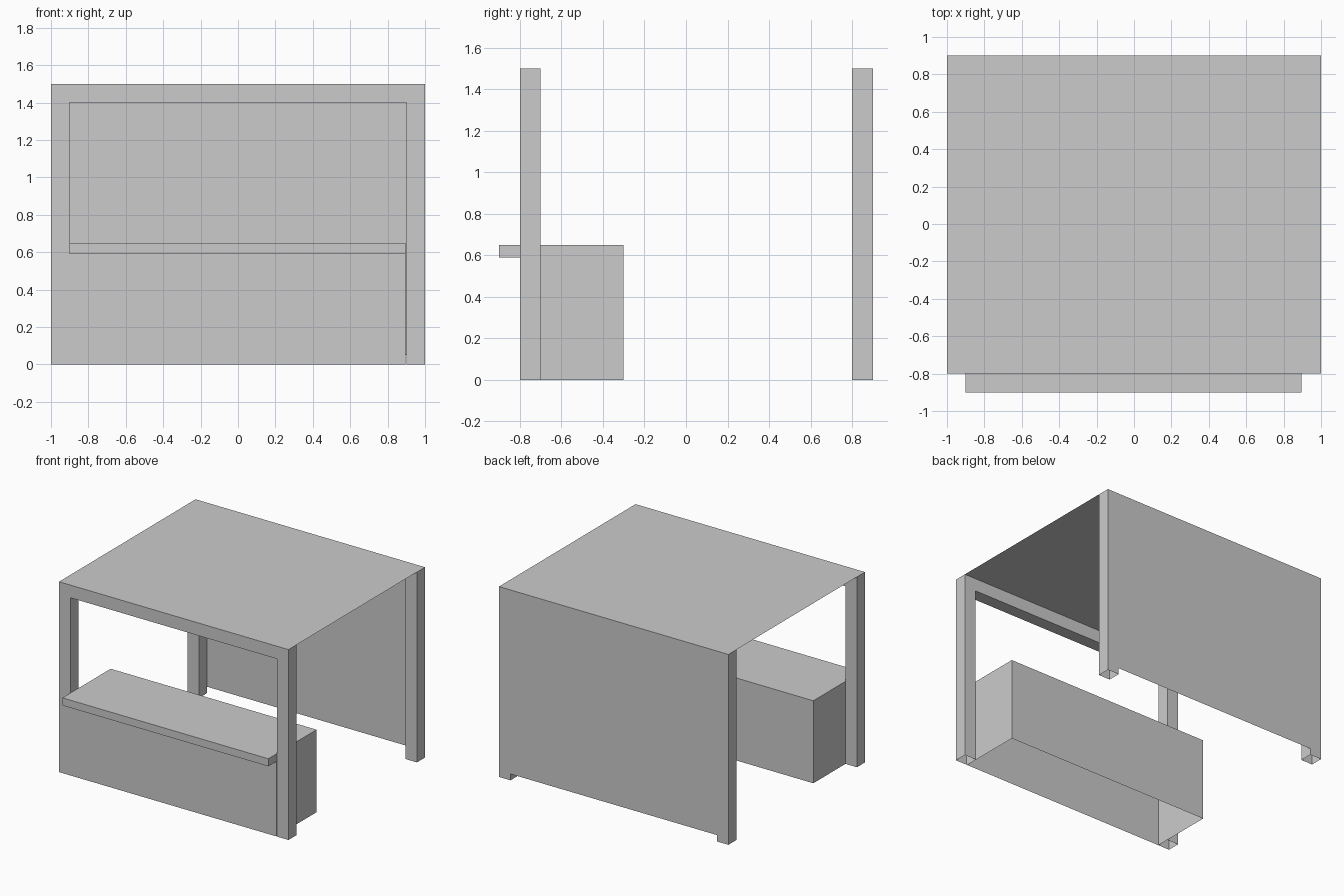
import bpy, bmesh
from mathutils import Vector

if "Cube" in bpy.data.objects:
    bpy.data.objects.remove(bpy.data.objects["Cube"])


def make_object(name, bm):
    mesh = bpy.data.meshes.new(name)
    bm.to_mesh(mesh)
    bm.free()
    obj = bpy.data.objects.new(name, mesh)
    bpy.context.collection.objects.link(obj)
    return obj


def box(name, lo, hi, open_dirs=()):
    """Axis-aligned box between two corners, without the faces facing open_dirs."""
    bm = bmesh.new()
    bmesh.ops.create_cube(bm, size=1)
    for v in bm.verts:
        v.co = [lo[i] if v.co[i] < 0 else hi[i] for i in range(3)]
    bm.normal_update()
    gone = [f for f in bm.faces if any(f.normal.dot(Vector(d)) > 0.9 for d in open_dirs)]
    bmesh.ops.delete(bm, geom=gone, context='FACES')
    return make_object(name, bm)


def panel(name, corners):
    bm = bmesh.new()
    bm.faces.new([bm.verts.new(c) for c in corners])
    return make_object(name, bm)


UP, DOWN = (0, 0, 1), (0, 0, -1)
LEFT, RIGHT = (-1, 0, 0), (1, 0, 0)

# Four corner posts, hollow at the ends
for side, x in (("left", -1.0), ("right", 0.9)):
    for end, y in (("front", -0.8), ("back", 0.8)):
        box(f"{end}_{side}_post", (x, y, 0), (x + 0.1, y + 0.1, 1.5), (UP, DOWN))

# Beam across the front under the roof
box("front_beam", (-0.9, -0.8, 1.4), (0.9, -0.7, 1.5), (UP, LEFT, RIGHT))

# Thin roof sheet and back sheet
panel("roof", [(-1, -0.8, 1.5), (1, -0.8, 1.5), (1, 0.9, 1.5), (-1, 0.9, 1.5)])
panel("back_wall", [(0.9, 0.9, 0.05), (-0.9, 0.9, 0.05), (-0.9, 0.9, 1.5), (0.9, 0.9, 1.5)])

# Counter with overhanging front ledge: side profile extruded along x, open below
profile = [(-0.8, 0), (-0.8, 0.59), (-0.9, 0.59), (-0.9, 0.65), (-0.3, 0.65), (-0.3, 0)]
bm = bmesh.new()
cap = bm.faces.new([bm.verts.new((-0.9, y, z)) for y, z in profile])
ext = bmesh.ops.extrude_face_region(bm, geom=[cap], use_keep_orig=True)
bmesh.ops.translate(bm, vec=(1.795, 0, 0),
                    verts=[g for g in ext["geom"] if isinstance(g, bmesh.types.BMVert)])
bmesh.ops.recalc_face_normals(bm, faces=bm.faces)
bottom = [f for f in bm.faces if all(v.co.z < 0.01 for v in f.verts)]
bmesh.ops.delete(bm, geom=bottom, context='FACES')
make_object("counter", bm)
